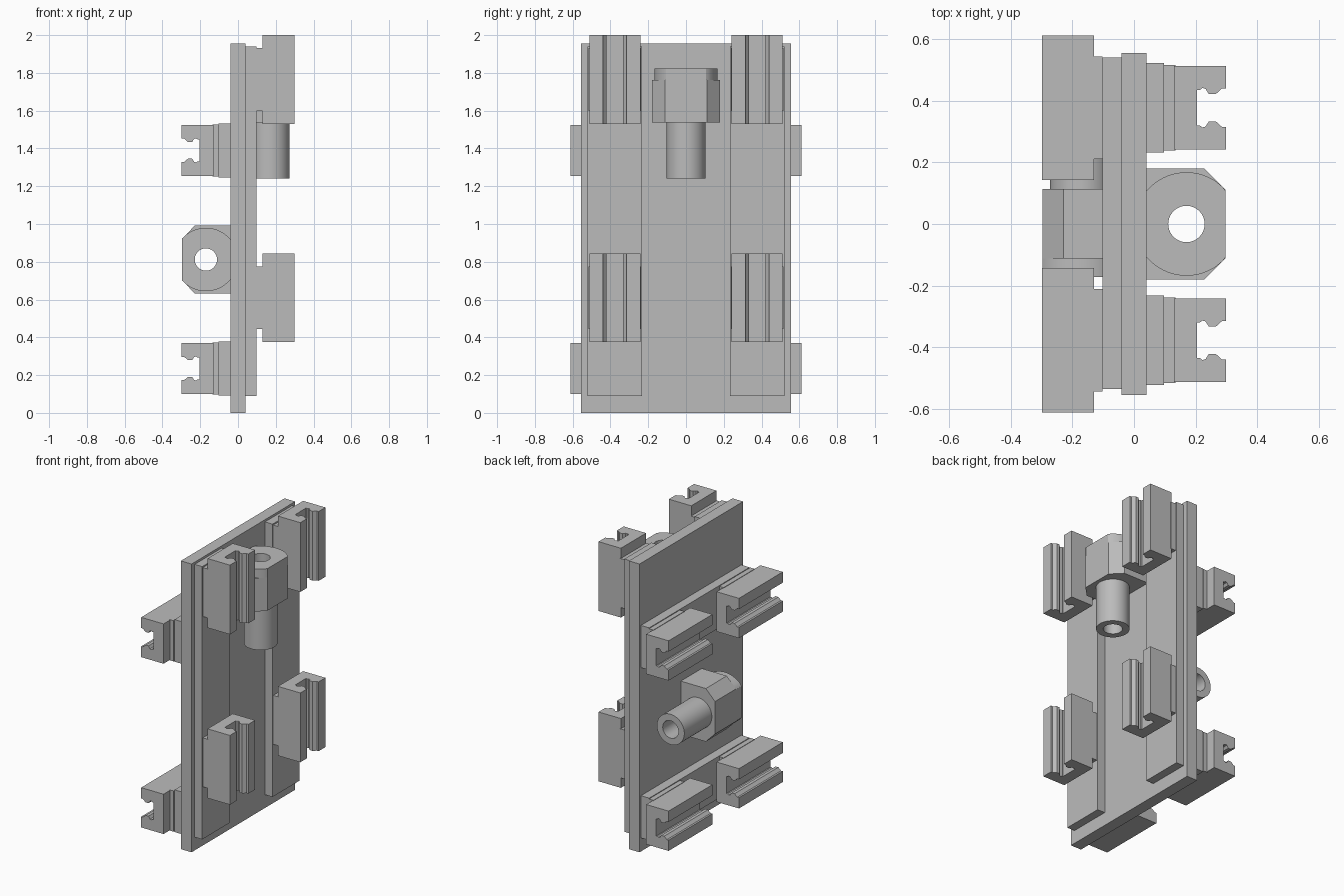
import bpy, bmesh, math
from mathutils import Matrix, Vector

old = bpy.data.objects.get("Cube")
if old:
    bpy.data.objects.remove(old, do_unlink=True)

grey = bpy.data.materials.new("plain grey")
grey.use_nodes = True
colour = (0.5, 0.5, 0.5, 1)
grey.diffuse_color = colour
grey.node_tree.nodes["Principled BSDF"].inputs["Base Color"].default_value = colour


def frame(out, cross, along):
    """Matrix whose axes are: away from plate, across, along the part."""
    return Matrix((out, cross, along)).transposed().to_4x4()


LEFT = frame((1, 0, 0), (0, 1, 0), (0, 0, 1))
RIGHT = frame((-1, 0, 0), (0, 0, 1), (0, 1, 0))
RIGHT_HUB = frame((-1, 0, 0), (0, 0, 1), (0, -1, 0))


def prism(name, outline, start, end, axes):
    """Extrude an (out, cross) outline between two positions along the part."""
    bm = bmesh.new()
    lower = [bm.verts.new(axes @ Vector((u, v, start))) for u, v in outline]
    face = bm.faces.new(lower)
    ext = bmesh.ops.extrude_face_region(bm, geom=[face])
    move = axes.to_3x3() @ Vector((0, 0, end - start))
    bmesh.ops.translate(bm, vec=move,
                        verts=[g for g in ext["geom"] if isinstance(g, bmesh.types.BMVert)])
    bmesh.ops.recalc_face_normals(bm, faces=bm.faces)
    mesh = bpy.data.meshes.new(name)
    bm.to_mesh(mesh)
    bm.free()
    mesh.materials.append(grey)
    obj = bpy.data.objects.new(name, mesh)
    bpy.context.collection.objects.link(obj)
    return obj


def rect(u0, u1, centre, half):
    return [(u0, centre - half), (u1, centre - half), (u1, centre + half), (u0, centre + half)]


def circle(u, v, r, n=64):
    return [(u + r * math.cos(2 * math.pi * i / n), v + r * math.sin(2 * math.pi * i / n))
            for i in range(n)]


def smooth(obj):
    bpy.ops.object.select_all(action="DESELECT")
    obj.select_set(True)
    bpy.context.view_layer.objects.active = obj
    bpy.ops.object.shade_smooth_by_angle(angle=math.radians(30))


# Slotted clip: one arm of the section, mirrored across its centre line
ARM = [(0.13, 0.135), (0.298, 0.135), (0.298, 0.062), (0.285, 0.062), (0.265, 0.044),
       (0.243, 0.044), (0.232, 0.061), (0.222, 0.064), (0.214, 0.058), (0.205, 0.058)]


def clip(name, foot, cross, along, axes):
    outline = ARM + [(u, -v) for u, v in reversed(ARM)]
    prism(name + "_body", [(u, v + cross) for u, v in outline], along - 0.235, along + 0.235, axes)
    prism(name + "_foot", rect(foot, 0.135, cross, 0.138), along - 0.166, along + 0.166, axes)


# Bored hub: chamfered block, rounded cap and round sleeve
def hub(name, cross, top, axes):
    u, near, far, half = 0.17, 0.04, 0.297, 0.18
    block = [(near, -half), (0.228, -half), (far, -0.11), (far, 0.11), (0.228, half), (near, half)]
    cap = [(min(max(a, near), far), b) for a, b in circle(u, cross, 0.168)]
    bore = prism(name + "_bore_cutter", circle(u, cross, 0.059), top - 0.7, top + 0.1, axes)
    bore.hide_render = True
    bore.hide_viewport = True
    parts = [prism(name + "_block", [(a, b + cross) for a, b in block], top - 0.285, top - 0.06, axes),
             prism(name + "_cap", cap, top - 0.06, top, axes),
             prism(name + "_sleeve", circle(u, cross, 0.103), top - 0.58, top - 0.285, axes)]
    for part in parts:
        mod = part.modifiers.new("bore", "BOOLEAN")
        mod.operation = "DIFFERENCE"
        mod.solver = "EXACT"
        mod.object = bore
        # Bake the bore so the smooth shading sees its edges
        bpy.context.view_layer.update()
        baked = bpy.data.meshes.new_from_object(
            part.evaluated_get(bpy.context.evaluated_depsgraph_get()))
        part.modifiers.clear()
        part.data = baked
        smooth(part)
    bpy.data.objects.remove(bore, do_unlink=True)


# Main plate
prism("main_plate", rect(-0.04, 0.04, 0, 0.555), 0, 1.955, LEFT)

# Left side: two upright rails with two clips each
for side, y in (("front", -0.377), ("back", 0.377)):
    prism(f"left_{side}_rail", rect(0.04, 0.097, y, 0.145), 0.09, 1.94, LEFT)
    for level, z in (("lower", 0.61), ("upper", 1.765)):
        clip(f"left_{side}_{level}_clip", 0.097, y, z, LEFT)

# Right side: two level rails with two clips each
for level, z in (("lower", 0.235), ("upper", 1.39)):
    prism(f"right_{level}_rail", rect(0.04, 0.102, z, 0.143), -0.535, 0.54, RIGHT)
    for side, y in (("front", -0.377), ("back", 0.377)):
        clip(f"right_{level}_{side}_clip", 0.102, z, y, RIGHT)

# Hubs, one on each side
hub("left_hub", 0, 1.822, LEFT)
hub("right_hub", 0.812, 0.172, RIGHT_HUB)
